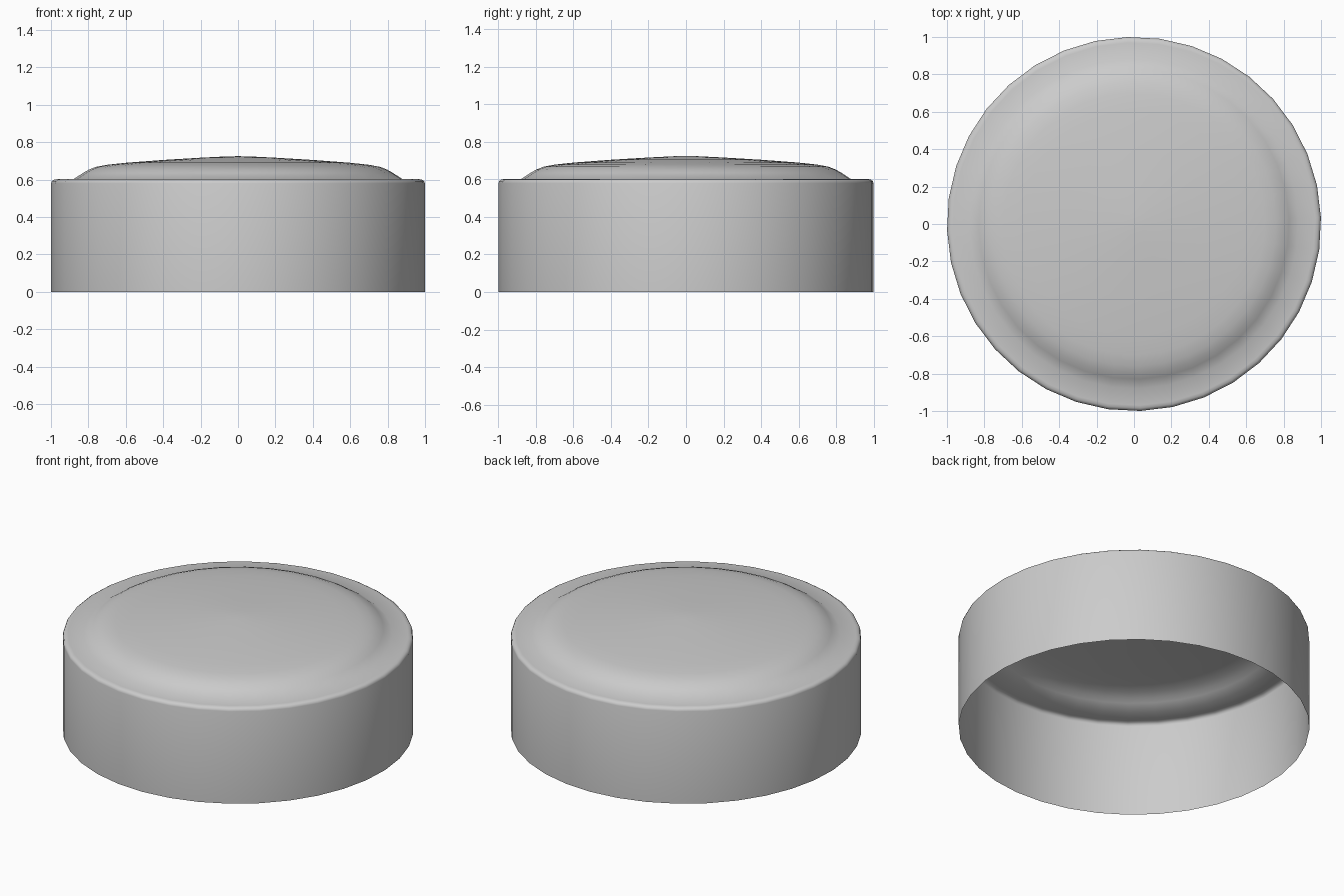
import bpy, bmesh, math

if "Cube" in bpy.data.objects:
    bpy.data.objects.remove(bpy.data.objects["Cube"])

SEGMENTS = 36
OFFSET = math.radians(2)

# Cap profile (radius, height): open bottom rim, side wall, rounded edge, flat lip, shallow dome
PROFILE = [
    (1.0, 0.0), (1.0, 0.58), (0.996, 0.592), (0.985, 0.599), (0.97, 0.602),
    (0.88, 0.602), (0.83, 0.635), (0.80, 0.652), (0.76, 0.668), (0.70, 0.679),
    (0.60, 0.690), (0.40, 0.705), (0.20, 0.717), (0.06, 0.724),
]
APEX = 0.725


def lathe(name, profile, apex):
    bm = bmesh.new()
    rings = []
    for r, z in profile:
        ring = []
        for i in range(SEGMENTS):
            a = OFFSET + 2 * math.pi * i / SEGMENTS
            ring.append(bm.verts.new((r * math.cos(a), r * math.sin(a), z)))
        rings.append(ring)
    # Wall and dome bands
    for low, high in zip(rings, rings[1:]):
        for i in range(SEGMENTS):
            j = (i + 1) % SEGMENTS
            bm.faces.new((low[i], low[j], high[j], high[i]))
    # Centre of the dome
    top = bm.verts.new((0, 0, apex))
    for i in range(SEGMENTS):
        bm.faces.new((rings[-1][i], rings[-1][(i + 1) % SEGMENTS], top))
    mesh = bpy.data.meshes.new(name)
    bm.to_mesh(mesh)
    bm.free()
    obj = bpy.data.objects.new(name, mesh)
    bpy.context.collection.objects.link(obj)
    return obj


# Thin open-bottomed cap shell
cap = lathe("domed_cap", PROFILE, APEX)
bpy.context.view_layer.objects.active = cap
cap.select_set(True)
bpy.ops.object.shade_smooth_by_angle(angle=math.radians(40))
